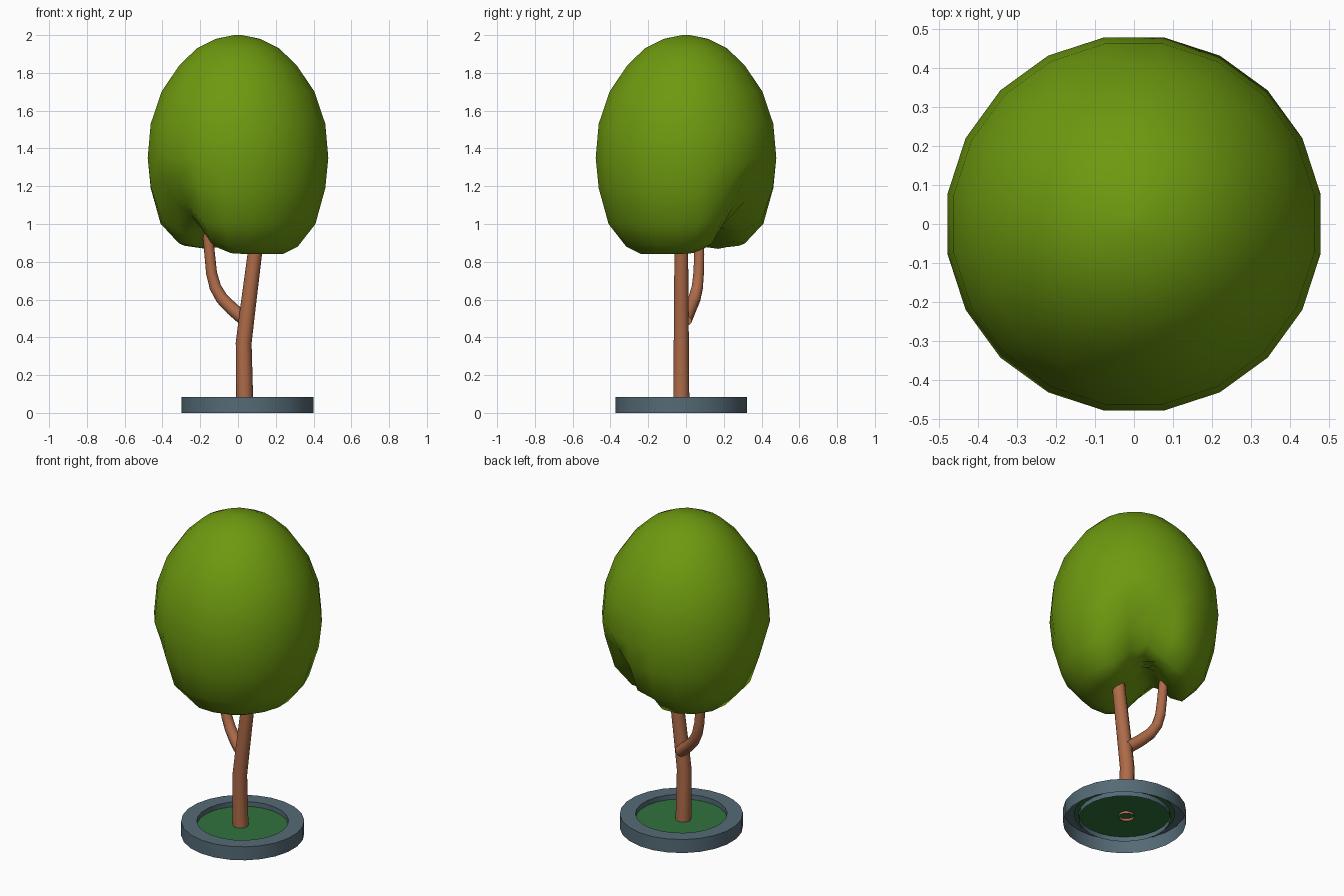
import bpy, bmesh, math
from mathutils import Vector

cube = bpy.data.objects.get("Cube")
if cube:
    bpy.data.objects.remove(cube)


def material(name, rgb):
    m = bpy.data.materials.new(name)
    m.use_nodes = True
    m.diffuse_color = (*rgb, 1)
    m.node_tree.nodes["Principled BSDF"].inputs["Base Color"].default_value = (*rgb, 1)
    return m


LEAF = material("leaf green", (0.155, 0.32, 0.005))
BARK = material("bark brown", (0.42, 0.145, 0.065))
STONE = material("slate grey", (0.09, 0.145, 0.18))
GRASS = material("grass green", (0.03, 0.17, 0.045))


def skin(name, rings, mat, angle=40, cap=False):
    """Join equal rings of points with quads; cap closes both ends."""
    bm = bmesh.new()
    loops = [[bm.verts.new(p) for p in ring] for ring in rings]
    for a, b in zip(loops, loops[1:]):
        for i in range(len(a)):
            j = (i + 1) % len(a)
            bm.faces.new((a[i], a[j], b[j], b[i]))
    if cap:
        for loop in (loops[0], loops[-1]):
            centre = bm.verts.new(sum((v.co for v in loop), Vector()) / len(loop))
            for i in range(len(loop)):
                bm.faces.new((loop[i], loop[(i + 1) % len(loop)], centre))
        bmesh.ops.recalc_face_normals(bm, faces=bm.faces)
    me = bpy.data.meshes.new(name)
    bm.to_mesh(me)
    bm.free()
    me.materials.append(mat)
    ob = bpy.data.objects.new(name, me)
    bpy.context.collection.objects.link(ob)
    bpy.ops.object.select_all(action='DESELECT')
    ob.select_set(True)
    bpy.context.view_layer.objects.active = ob
    bpy.ops.object.shade_smooth_by_angle(angle=math.radians(angle))
    return ob


def circle(r, z, n, centre=(0, 0)):
    return [Vector((centre[0] + r * math.cos((i + 0.5) * math.tau / n),
                    centre[1] + r * math.sin((i + 0.5) * math.tau / n), z))
            for i in range(n)]


def tube(name, path, n=10):
    """Round limb through (x, y, z, radius) stations."""
    pts = [Vector(p[:3]) for p in path]
    rings = []
    for i, p in enumerate(pts):
        t = (pts[min(i + 1, len(pts) - 1)] - pts[max(i - 1, 0)]).normalized()
        side = Vector((0, 1, 0)).cross(t).normalized()
        other = t.cross(side)
        rings.append([p + path[i][3] * (side * math.cos(k * math.tau / n)
                                        + other * math.sin(k * math.tau / n))
                      for k in range(n)])
    return skin(name, rings, BARK, 60)


# Canopy: egg with a diagonal groove pressed into its underside
def groove(p):
    across = (p.x - p.y) / math.sqrt(2) + 0.08
    along = (p.x + p.y) / math.sqrt(2)
    depth = min(1, max(0, (1.35 - p.z) / 0.4))
    k = depth * math.exp(-(across / 0.12) ** 2)
    squeeze = along * (0.25 if along > 0 else 0.17) * k / math.sqrt(2)
    return Vector((p.x - squeeze, p.y - squeeze, p.z + 0.17 * k))


profile = [(0.08, 0.84), (0.16, 0.84), (0.24, 0.84), (0.32, 0.88), (0.415, 1.0),
           (0.468, 1.19), (0.484, 1.35), (0.468, 1.53), (0.41, 1.7),
           (0.315, 1.84), (0.22, 1.93), (0.12, 1.98), (0.02, 2.0)]
skin("canopy", [[groove(p) for p in circle(r, z, 20)] for r, z in profile],
     LEAF, 100, cap=True)

# Trunk and side branch
tube("trunk", [(0.036, -0.025, 0.04, 0.045), (0.03, -0.025, 0.37, 0.042),
               (0.048, -0.025, 0.52, 0.041), (0.09, -0.025, 0.85, 0.038),
               (0.105, -0.025, 1.02, 0.035)])
tube("branch", [(0.04, -0.005, 0.49, 0.036), (-0.03, 0.02, 0.55, 0.035),
                (-0.085, 0.045, 0.605, 0.033), (-0.12, 0.06, 0.665, 0.031),
                (-0.14, 0.067, 0.74, 0.029), (-0.15, 0.07, 0.84, 0.028),
                (-0.165, 0.07, 1.0, 0.026)])

# Planter: open-bottomed stone ring around a grass disc
CENTRE = (0.05, -0.025)
skin("planter_ring", [circle(r, z, 24, CENTRE) for r, z in
                      ((0.352, 0), (0.352, 0.085), (0.262, 0.085), (0.262, 0.025))], STONE)
skin("grass", [circle(r, 0.055, 24, CENTRE) for r in (0.29, 0.15, 0.001)], GRASS)
